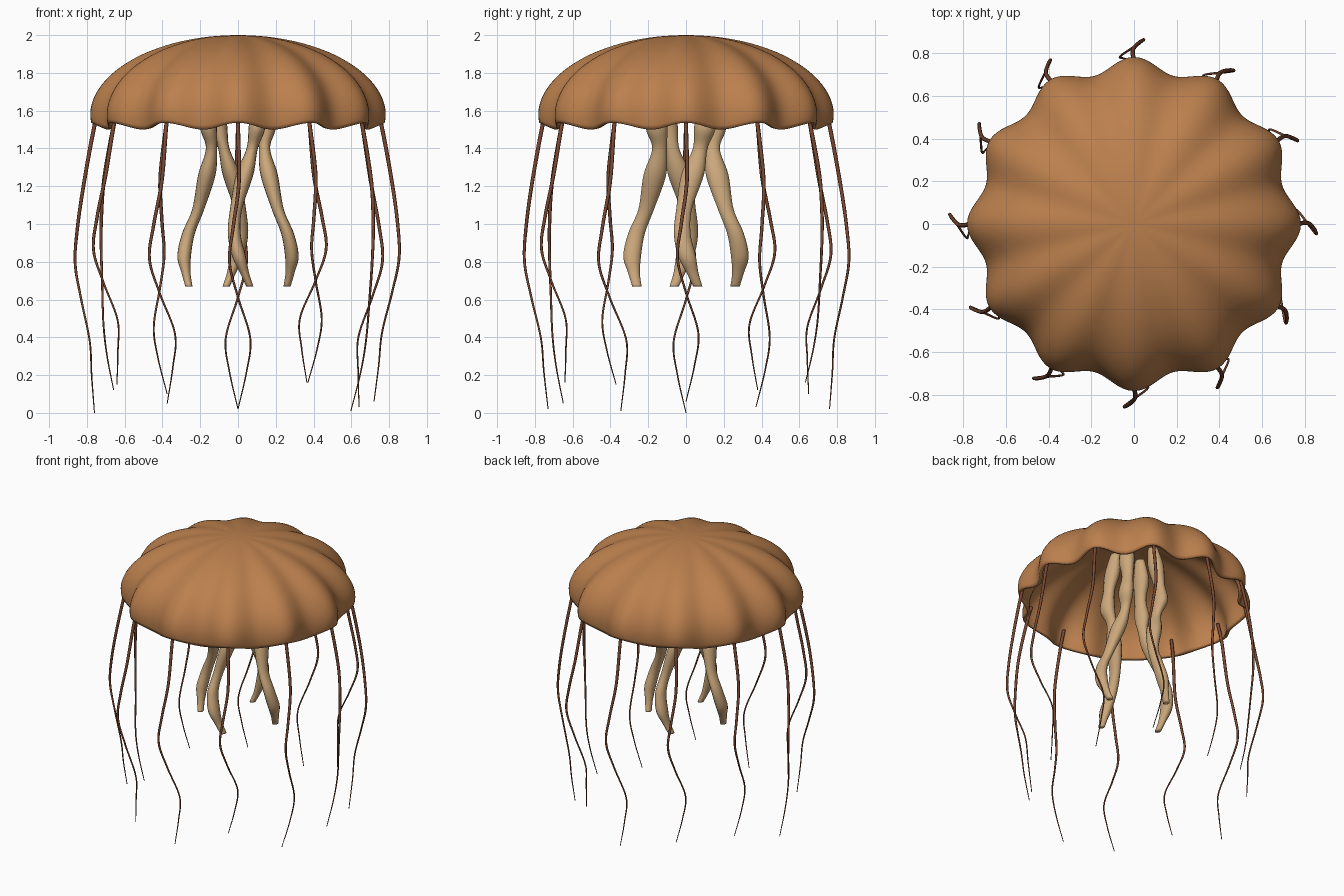
import bpy, bmesh, math
from mathutils import Vector

if "Cube" in bpy.data.objects:
    bpy.data.objects.remove(bpy.data.objects["Cube"])


def material(name, rgb):
    m = bpy.data.materials.new(name)
    m.diffuse_color = (*rgb, 1)
    m.use_nodes = True
    m.node_tree.nodes["Principled BSDF"].inputs["Base Color"].default_value = m.diffuse_color
    return m


BELL = material("amber bell", (0.50, 0.215, 0.075))
ARM = material("pale tan", (0.60, 0.39, 0.20))
TENTACLE = material("russet", (0.20, 0.065, 0.03))


def sample(points, steps):
    """Smooth (Catmull-Rom) sampling through control points of any size."""
    pts = [Vector(p) for p in points]
    pts = [2 * pts[0] - pts[1]] + pts + [2 * pts[-1] - pts[-2]]
    out = []
    for i in range(1, len(pts) - 2):
        a, b, c, d = pts[i - 1:i + 3]
        for k in range(steps):
            t = k / steps
            out.append(0.5 * (2 * b + (c - a) * t + (2 * a - 5 * b + 4 * c - d) * t * t
                              + (3 * b - a - 3 * c + d) * t ** 3))
    return out + [pts[-2]]


def loft(name, rings, mat, caps=True):
    """Skin a list of closed rings of points."""
    bm = bmesh.new()
    rows = [[bm.verts.new(p) for p in ring] for ring in rings]
    n = len(rows[0])
    for a, b in zip(rows, rows[1:]):
        for j in range(n):
            k = (j + 1) % n
            bm.faces.new((a[j], b[j], b[k], a[k]))
    if caps:
        bm.faces.new(rows[0])
        bm.faces.new(rows[-1][::-1])
    else:
        bmesh.ops.remove_doubles(bm, verts=rows[0], dist=0.001)
    bmesh.ops.recalc_face_normals(bm, faces=bm.faces)
    mesh = bpy.data.meshes.new(name)
    bm.to_mesh(mesh)
    bm.free()
    mesh.materials.append(mat)
    mesh.shade_smooth()
    obj = bpy.data.objects.new(name, mesh)
    bpy.context.collection.objects.link(obj)
    return obj


def tube(name, path, angle, mat, sides, wide=1.0):
    """Hanging tube; path holds (outward, sideways, height, radius)."""
    c, s = math.cos(angle), math.sin(angle)
    rings = []
    for u, v, z, r in path:
        x, y = u * c - v * s, u * s + v * c
        rings.append([(x + r * math.cos(a), y + wide * r * math.sin(a), z)
                      for a in (2 * math.pi * j / sides for j in range(sides))])
    return loft(name, rings, mat)


# Bell: twelve-lobed half ellipsoid with a wavy, slightly tucked rim
SEGS, RINGS = 192, 36
rings = []
for i in range(RINGS + 1):
    t = i / RINGS
    phi = math.radians(97) * t
    ring = []
    for j in range(SEGS):
        a = 2 * math.pi * j / SEGS
        wave = math.cos(12 * a)
        r = 0.75 * math.sin(phi) * (1 + 0.043 * wave)
        z = 1.57 + 0.43 * math.cos(phi) + 0.018 * wave * t ** 8
        ring.append((r * math.cos(a), r * math.sin(a), z))
    rings.append(ring)
bell = loft("bell", rings, BELL, caps=False)
shell = bell.modifiers.new("thickness", "SOLIDIFY")
shell.thickness = 0.022
shell.offset = -1
bpy.context.view_layer.objects.active = bell
bell.select_set(True)
bpy.ops.object.shade_smooth_by_angle(angle=math.radians(50))

# Four frilled arms under the centre of the bell
arm = [(0.11, 0.07, 1.92, 0.030), (0.13, 0.08, 1.78, 0.046), (0.14, 0.10, 1.64, 0.034),
       (0.155, 0.10, 1.51, 0.044), (0.14, 0.075, 1.40, 0.030), (0.165, 0.035, 1.26, 0.046),
       (0.21, -0.01, 1.08, 0.032), (0.262, -0.02, 0.95, 0.034), (0.285, 0.005, 0.83, 0.036),
       (0.275, 0.035, 0.74, 0.024), (0.26, 0.062, 0.67, 0.019)]
for k in range(4):
    tube(f"oral_arm_{k + 1}", sample(arm, 7), math.pi / 2 * k, ARM, 16, 1.3)

# Twelve trailing tentacles: shared sway, each with its own tip height and inward drift
sway = [(0.725, 0, 1.64, 0.011), (0.76, 0, 1.52, 0.011), (0.815, 0.005, 1.22, 0.010),
        (0.85, -0.025, 0.98, 0.009), (0.862, -0.045, 0.79, 0.0075), (0.83, 0.0, 0.60, 0.006),
        (0.785, 0.065, 0.38, 0.005), (0.775, 0.045, 0.20, 0.004), (0.76, 0.0, 0.0, 0.0025)]
tips = [(0.06, 0.04), (0.03, 0.02), (0.16, 0.03), (0.02, 0.0), (0.10, 0.01), (0.12, 0.0),
        (0.0, 0.0), (0.15, 0.02), (0.05, 0.01), (0.02, 0.03), (0.16, 0.02), (0.01, 0.07)]
for k, (tip, drift) in enumerate(tips):
    path = []
    for u, v, z, r in sway:
        f = max(0, (1.52 - z) / 1.52)
        path.append((u - drift * f ** 2, v, z + tip * f, r))
    tube(f"tentacle_{k + 1}", sample(path, 8), math.pi / 6 * k, TENTACLE, 8)
